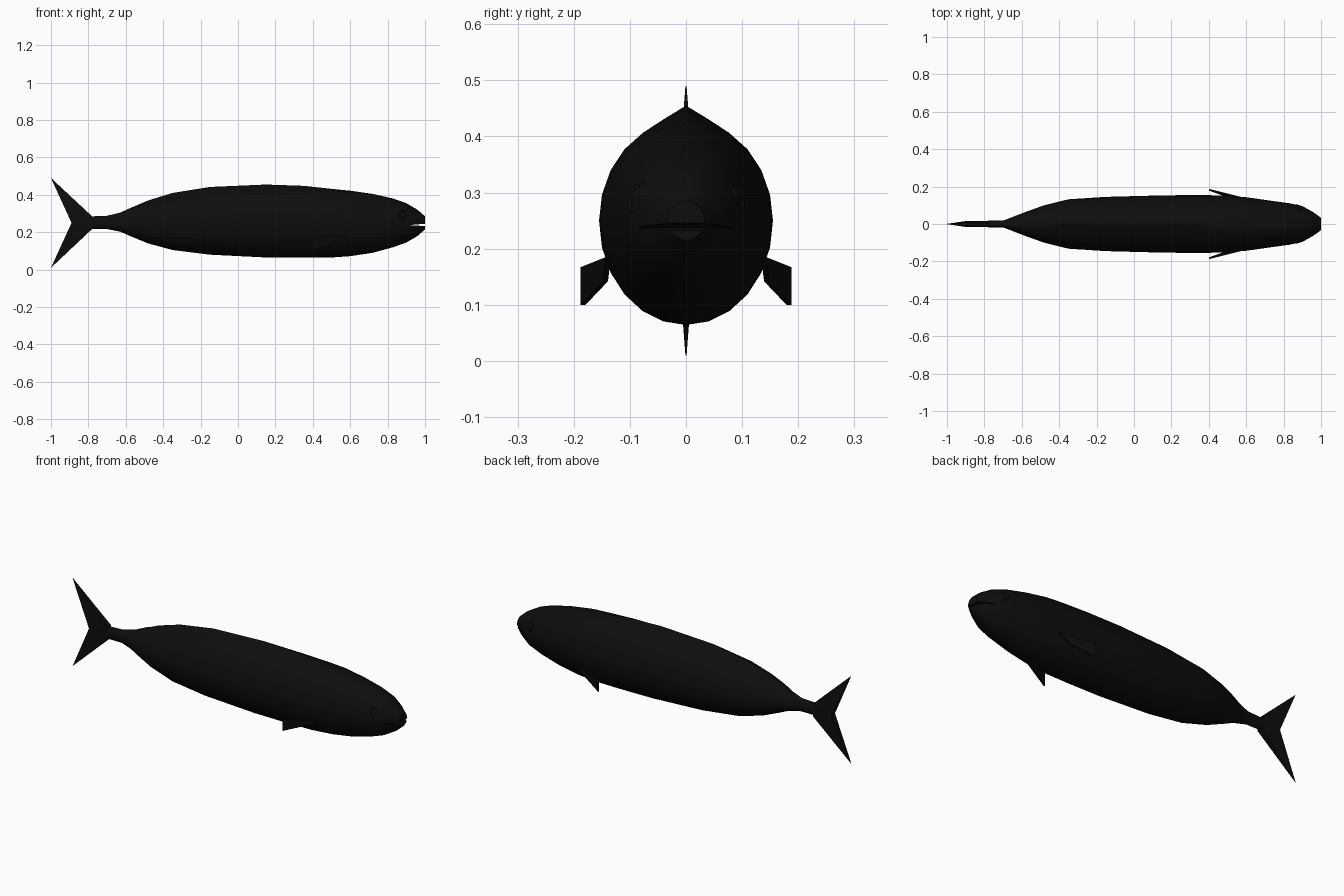
import bpy, bmesh
from math import sin, cos, pi
from mathutils import Vector

cube = bpy.data.objects.get("Cube")
if cube:
    bpy.data.objects.remove(cube)

black = bpy.data.materials.new("charcoal_black")
black.use_nodes = True
black.diffuse_color = (0.004, 0.004, 0.004, 1)
black.node_tree.nodes["Principled BSDF"].inputs["Base Color"].default_value = (0.004, 0.004, 0.004, 1)


def make(name, verts, faces):
    mesh = bpy.data.meshes.new(name)
    mesh.from_pydata(verts, [], faces)
    bm = bmesh.new()
    bm.from_mesh(mesh)
    bmesh.ops.recalc_face_normals(bm, faces=bm.faces)
    bm.to_mesh(mesh)
    bm.free()
    mesh.materials.append(black)
    obj = bpy.data.objects.new(name, mesh)
    bpy.context.collection.objects.link(obj)
    return obj


def activate(obj):
    bpy.ops.object.select_all(action='DESELECT')
    obj.select_set(True)
    bpy.context.view_layer.objects.active = obj


def smooth(obj, angle=0.6):
    activate(obj)
    bpy.ops.object.shade_smooth_by_angle(angle=angle)


# Body: oval rings (x, top, bottom, half width, back ridge height)
stations = [
    (-0.78, .285, .217, .018, 0), (-0.70, .288, .217, .018, 0),
    (-0.63, .305, .203, .045, 0), (-0.57, .332, .177, .068, 0),
    (-0.48, .370, .140, .100, .01), (-0.35, .410, .105, .132, .02),
    (-0.15, .442, .080, .145, .024), (0.15, .455, .065, .153, .024),
    (0.35, .448, .064, .155, .018), (0.50, .432, .065, .152, .006),
    (0.60, .422, .072, .143, 0), (0.72, .405, .090, .126, 0),
    (0.83, .380, .120, .111, 0), (0.90, .355, .145, .096, 0),
    (0.96, .320, .180, .062, 0), (1.00, .285, .215, .033, 0),
]
SEG = 24
verts, faces = [], []
for x, top, bottom, width, ridge in stations:
    for k in range(SEG):
        t = 2 * pi * k / SEG
        c = cos(t)
        z = 0.25 + c * ((top - ridge - 0.25) if c > 0 else (0.25 - bottom))
        z += ridge * {0: 1, 1: 0.25, SEG - 1: 0.25}.get(k, 0)
        verts.append((x, width * sin(t), z))
for i in range(len(stations) - 1):
    for k in range(SEG):
        a, b = i * SEG + k, i * SEG + (k + 1) % SEG
        faces.append((a, b, b + SEG, a + SEG))
faces += [tuple(range(SEG)), tuple(range(len(verts) - SEG, len(verts)))]
body = make("body", verts, faces)

# Mouth: wedge-shaped slit across the snout
wedge = [(0.915, 0.238), (1.03, 0.231), (1.03, 0.248)]
cutter = make("mouth_cutter", [(x, s * 0.2, z) for s in (-1, 1) for x, z in wedge],
              [(0, 1, 2), (3, 4, 5), (0, 1, 4, 3), (1, 2, 5, 4), (2, 0, 3, 5)])
cutter.hide_render = True
cut = body.modifiers.new("mouth", 'BOOLEAN')
cut.operation = 'DIFFERENCE'
cut.object = cutter
activate(body)
bpy.ops.object.modifier_apply(modifier=cut.name)
bpy.data.objects.remove(cutter)
smooth(body)

# Tail fin: forked, thick at the middle and thin at the tips
root, notch, half = -0.78, -0.89, 0.017
tail = []
for s in (-1, 1):
    tail += [(root, s * half, 0.285), (-1, s * 0.001, 0.49), (notch, s * half, 0.25),
             (-1, s * 0.001, 0.01), (root, s * half, 0.217)]
tail_faces = [(0, 1, 2), (0, 2, 4), (2, 3, 4)]
tail_faces += [tuple(i + 5 for i in f) for f in tail_faces]
tail_faces += [(i, (i + 1) % 5, (i + 1) % 5 + 5, i + 5) for i in range(5)]
make("tail_fin", tail, tail_faces)

for side, s in (("left", 1), ("right", -1)):
    # Pectoral fin: thin swept plate
    outer = [(0.58, 0.143, 0.185), (0.40, 0.188, 0.167), (0.40, 0.188, 0.10), (0.51, 0.148, 0.142)]
    plate = [(x, s * (y - d), z) for d in (0, 0.009) for x, y, z in outer]
    make(side + "_pectoral_fin", plate,
         [(0, 1, 2, 3), (4, 5, 6, 7)] + [(i, (i + 1) % 4, (i + 1) % 4 + 4, i + 4) for i in range(4)])

    # Eye: shallow dome inside a raised rim
    spot = Vector((0.885, s * 0.087, 0.292))
    turn = Vector((0.42, s * 0.85, 0.3)).to_track_quat('Z', 'Y')
    bpy.ops.mesh.primitive_uv_sphere_add(segments=16, ring_count=8, radius=0.02, location=spot)
    eye = bpy.context.object
    eye.name = side + "_eye"
    eye.scale = (1, 1, 0.4)
    bpy.ops.mesh.primitive_torus_add(major_segments=20, minor_segments=8, major_radius=0.024,
                                     minor_radius=0.005, location=spot)
    rim = bpy.context.object
    rim.name = side + "_eye_rim"
    for obj in (eye, rim):
        obj.rotation_euler = turn.to_euler()
        obj.data.materials.append(black)
        smooth(obj, 1.0)
